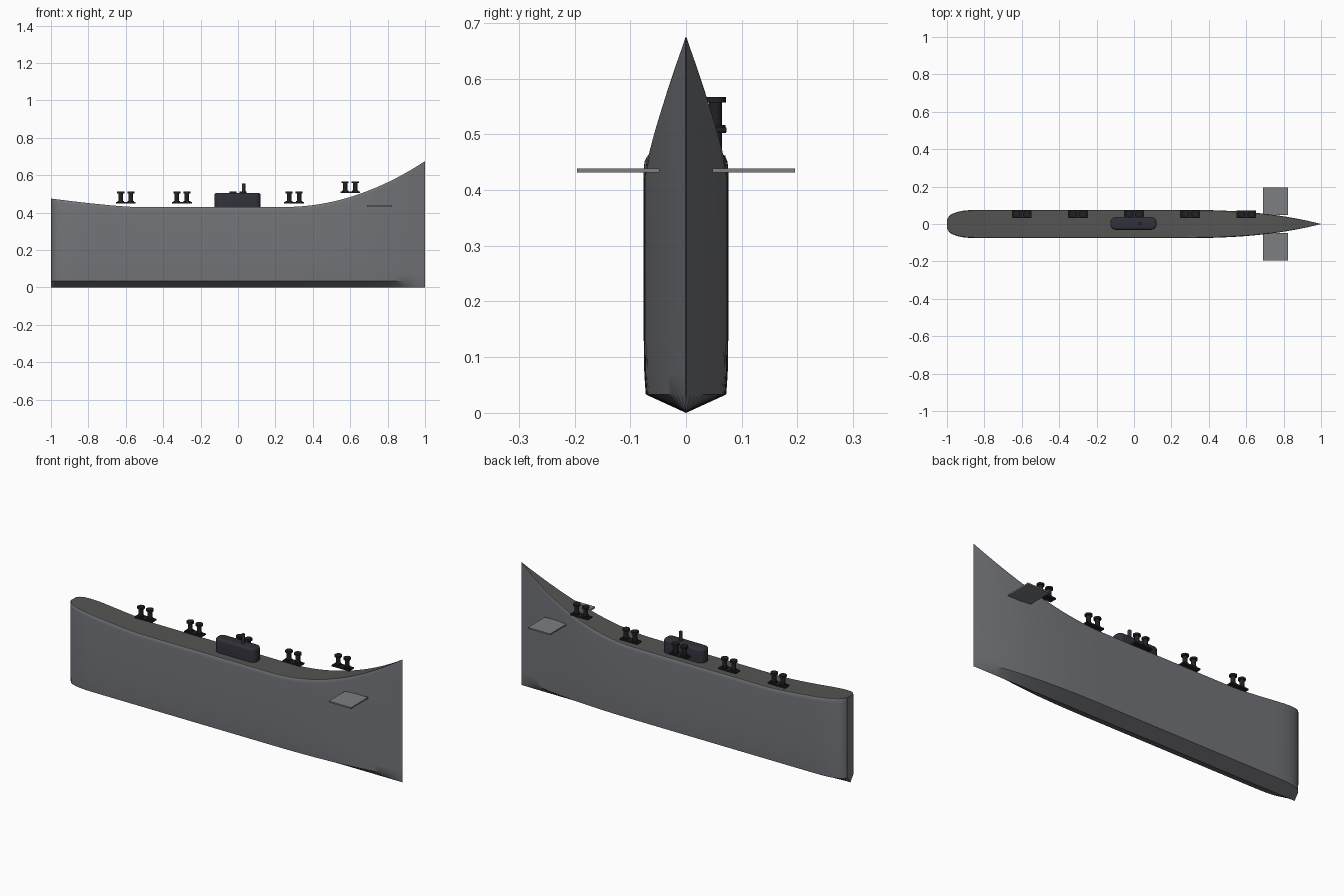
import bpy, bmesh, math

if "Cube" in bpy.data.objects:
    bpy.data.objects.remove(bpy.data.objects["Cube"])


def material(name, color):
    m = bpy.data.materials.new(name)
    m.use_nodes = True
    m.diffuse_color = (*color, 1)
    m.node_tree.nodes["Principled BSDF"].inputs["Base Color"].default_value = (*color, 1)
    return m


HULL = material("hull grey", (0.17, 0.175, 0.19))
DECK = material("deck grey", (0.09, 0.09, 0.085))
FIN = material("fin grey", (0.2, 0.21, 0.22))
TOWER = material("dark navy", (0.03, 0.03, 0.042))
IRON = material("black iron", (0.015, 0.015, 0.018))


def finish(name, bm, *mats):
    bmesh.ops.recalc_face_normals(bm, faces=bm.faces)
    me = bpy.data.meshes.new(name)
    bm.to_mesh(me)
    bm.free()
    ob = bpy.data.objects.new(name, me)
    bpy.context.collection.objects.link(ob)
    for m in mats:
        me.materials.append(m)
    bpy.ops.object.select_all(action="DESELECT")
    ob.select_set(True)
    bpy.context.view_layer.objects.active = ob
    bpy.ops.object.shade_smooth_by_angle(angle=math.radians(35))
    return ob


def add_box(bm, center, size):
    verts = bmesh.ops.create_cube(bm, size=1)["verts"]
    bmesh.ops.scale(bm, vec=size, verts=verts)
    bmesh.ops.translate(bm, vec=center, verts=verts)
    return verts


def add_cylinder(bm, x, y, z0, z1, r):
    verts = bmesh.ops.create_cone(bm, cap_ends=True, segments=20, radius1=r,
                                  radius2=r, depth=z1 - z0)["verts"]
    bmesh.ops.translate(bm, vec=(x, y, (z0 + z1) / 2), verts=verts)


# Hull lines: half breadth and deck height along the length
def half_breadth(x):
    if x < -0.8:
        return 0.076 * max(1 - ((-0.8 - x) / 0.2) ** 3, 0.04) ** 0.33
    if x > 0.2:
        return max(0.076 * (1 - ((x - 0.2) / 0.8) ** 2.7), 0.0005)
    return 0.076


def sheer(x):
    if x < -0.55:
        return 0.43 + 0.045 * ((-0.55 - x) / 0.45) ** 1.3
    return 0.43 + 0.245 * (max(x - 0.25, 0) / 0.75) ** 2


# Hull lofted through cross-sections, with a rim around the deck
bm = bmesh.new()
stations = [-1, -0.997, -0.99, -0.98, -0.965, -0.94, -0.91, -0.87]
stations += [-0.83 + 1.83 * i / 48 for i in range(49)]
rings = []
for x in stations:
    w, h = half_breadth(x), sheer(x)
    half = [(w * 0.95, 0.033), (w * 0.985, 0.07), (w, 0.14), (w, h - 0.02),
            (w * 0.985, h - 0.006), (w * 0.94, h), (w * 0.9, h)]
    section = [(0, 0)] + half + [(-y, z) for y, z in reversed(half)]
    rings.append([bm.verts.new((x, y, z)) for y, z in section])
n = len(rings[0])
for a, b in zip(rings, rings[1:]):
    for i in range(n):
        j = (i + 1) % n
        f = bm.faces.new((a[i], a[j], b[j], b[i]))
        f.material_index = 1 if i == n // 2 else 0
for ring in (rings[0], rings[-1]):
    bm.faces.new(ring)
finish("hull", bm, HULL, DECK)

# Bow planes
for side, name in ((1, "left_bow_plane"), (-1, "right_bow_plane")):
    bm = bmesh.new()
    add_box(bm, (0.757, side * 0.122, 0.435), (0.135, 0.148, 0.008))
    finish(name, bm, FIN)

# Conning tower with rounded ends and a softened top edge
bm = bmesh.new()
add_box(bm, (-0.003, 0.003, 0.465), (0.247, 0.068, 0.08))
upright = [e for e in bm.edges if abs(e.verts[0].co.z - e.verts[1].co.z) > 0.01]
bmesh.ops.bevel(bm, geom=upright, offset=0.028, segments=6, profile=0.5, affect="EDGES")
top = [e for e in bm.edges if all(v.co.z > 0.504 for v in e.verts)]
bmesh.ops.bevel(bm, geom=top, offset=0.012, segments=4, profile=0.5, affect="EDGES")
finish("conning_tower", bm, TOWER)

# Periscope
bm = bmesh.new()
add_cylinder(bm, 0.03, 0.003, 0.5, 0.555, 0.009)
finish("periscope", bm, TOWER)

# Mooring bollards in pairs along the left side of the deck
for k in range(5):
    x = -0.6 + 0.3 * k
    z = 0.51 if k == 4 else 0.455
    bm = bmesh.new()
    add_box(bm, (x, 0.053, z - 0.002), (0.106, 0.04, 0.008))
    for dx in (-0.027, 0.027):
        add_cylinder(bm, x + dx, 0.053, z, z + 0.007, 0.018)
        add_cylinder(bm, x + dx, 0.053, z + 0.005, z + 0.05, 0.012)
        add_cylinder(bm, x + dx, 0.053, z + 0.047, z + 0.057, 0.019)
    finish(f"bollard_pair_{k + 1}", bm, IRON)
